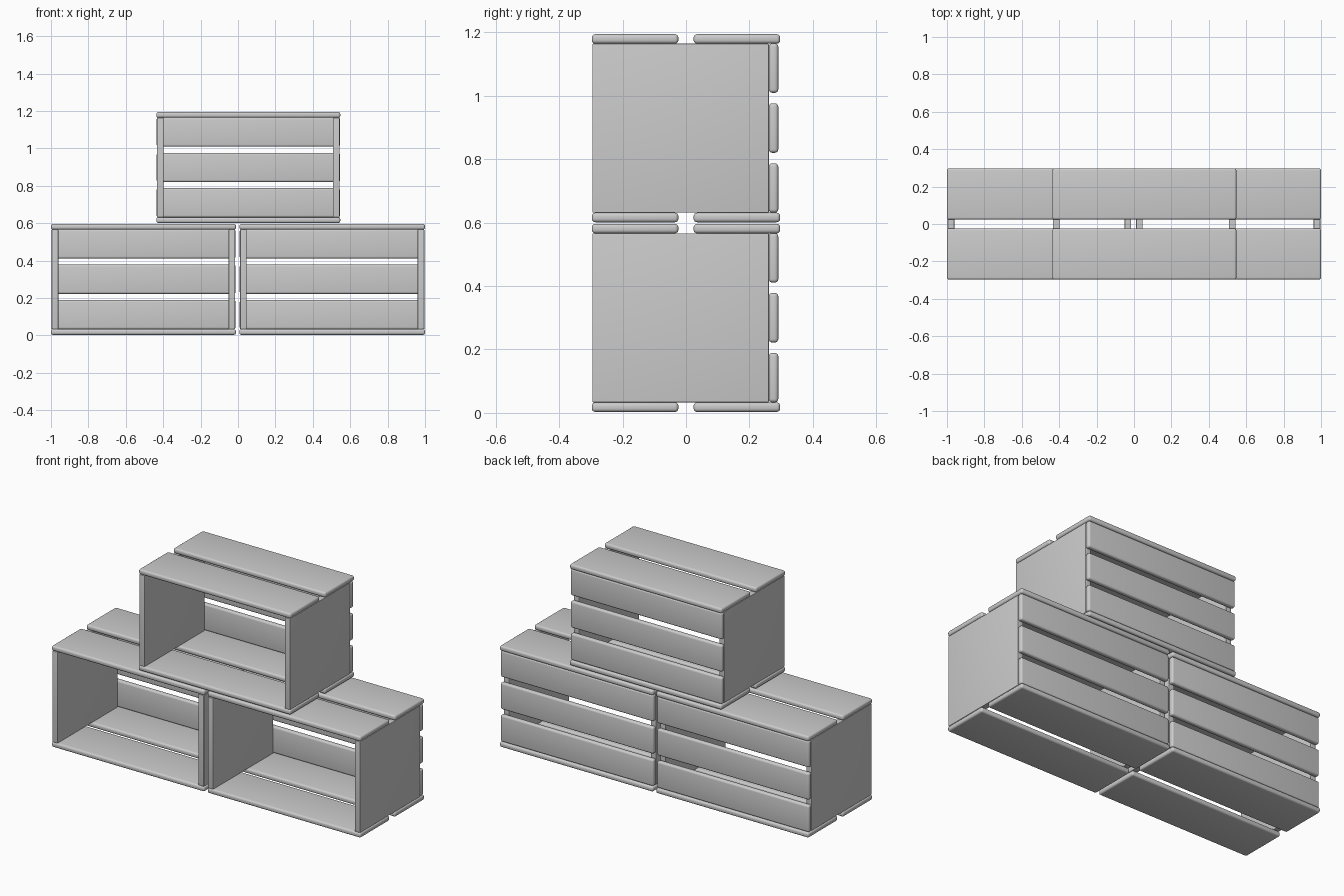
import bpy

cube = bpy.data.objects.get("Cube")
if cube:
    bpy.data.objects.remove(cube, do_unlink=True)

grey = bpy.data.materials.new("plain grey")
grey.use_nodes = True
color = (0.6, 0.6, 0.6, 1)
grey.diffuse_color = color
grey.node_tree.nodes["Principled BSDF"].inputs["Base Color"].default_value = color


def board(name, x, y, z, bevel):
    """Rounded board spanning the given (min, max) ranges."""
    spans = (x, y, z)
    bpy.ops.mesh.primitive_cube_add(size=1, location=[(a + b) / 2 for a, b in spans])
    ob = bpy.context.object
    ob.name = name
    ob.scale = [b - a for a, b in spans]
    bpy.ops.object.transform_apply(location=False, rotation=False, scale=True)
    ob.data.materials.append(grey)
    mod = ob.modifiers.new("rounded edges", 'BEVEL')
    mod.width = bevel
    mod.segments = 4
    bpy.ops.object.modifier_apply(modifier=mod.name)
    bpy.ops.object.shade_smooth_by_angle(angle=0.6)


def crate(name, x0, x1, z0):
    t, height = 0.03, 0.593
    z1 = z0 + height
    # Floor and lid: two planks each, with a gap between
    for part, z in (("floor", z0), ("lid", z1 - t)):
        for side, y in (("front", (-0.297, -0.024)), ("back", (0.024, 0.297))):
            board(f"{name}_{part}_{side}_plank", (x0, x1), y, (z, z + t), 0.011)
    # Solid end panels
    inset, thick = 0.004, 0.035
    for side, x in (("right", x0 + inset), ("left", x1 - inset - thick)):
        board(f"{name}_{side}_panel", (x, x + thick), (-0.295, 0.261),
              (z0 + t, z1 - t), 0.003)
    # Three slats across the back
    for i in range(3):
        z = z0 + t + i * 0.189
        board(f"{name}_back_slat_{i + 1}", (x0 + 0.002, x1 - 0.002),
              (0.261, 0.291), (z, z + 0.156), 0.011)


crate("right_crate", -1.0, -0.011, 0.003)
crate("left_crate", 0.007, 1.0, 0.003)
crate("top_crate", -0.437, 0.547, 0.601)
